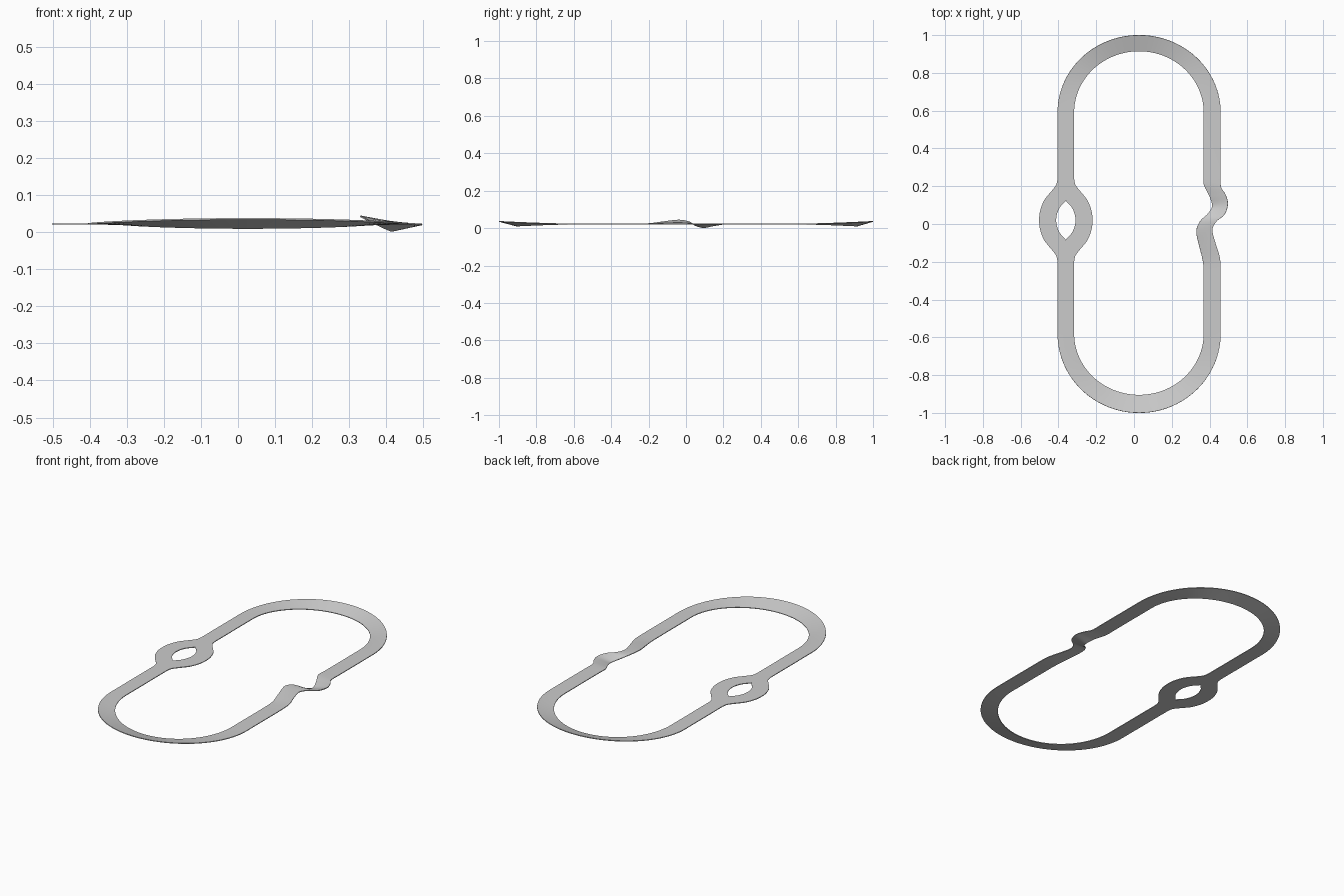
import bpy, bmesh, math
from mathutils import Vector

if "Cube" in bpy.data.objects:
    bpy.data.objects.remove(bpy.data.objects["Cube"])

Z = 0.022            # general road height
XL = (-0.405, -0.317)  # left straight edges
XR = (0.369, 0.459)    # right straight edges
bm = bmesh.new()


def smooth(rows, steps=6):
    """Catmull-Rom resample of rows of numbers."""
    rows = [Vector(r) for r in rows]
    p = [rows[0]] + rows + [rows[-1]]
    out = []
    for a, b, c, d in zip(p, p[1:], p[2:], p[3:]):
        for i in range(steps):
            t = i / steps
            out.append(0.5 * (2 * b + (c - a) * t + (2 * a - 5 * b + 4 * c - d) * t * t
                              + (3 * b - a - 3 * c + d) * t ** 3))
    return out + [rows[-1]]


def ribbon(pairs, cols=2):
    """Strip of road between matching left and right edge points."""
    rows = [[bm.verts.new(Vector(a).lerp(Vector(b), k / cols)) for k in range(cols + 1)]
            for a, b in pairs]
    for r, s in zip(rows, rows[1:]):
        for k in range(cols):
            bm.faces.new((r[k], r[k + 1], s[k + 1], s[k]))


# banked end turns
def turn(sign, cy, ro, ri):
    pairs = []
    for i in range(65):
        a = math.pi * i / 64
        c, s = math.cos(a), max(0, math.sin(a))
        bank = s ** 1.5
        mx = 0.027
        pairs.append(((mx + 0.432 * c, sign * (cy + ro * s), Z + 0.014 * bank),
                      (mx + (0.342 if c > 0 else 0.344) * c, sign * (cy + ri * s), Z - 0.011 * bank)))
    # land exactly on the straights
    pairs[0] = ((XR[1], sign * cy, Z), (XR[0], sign * cy, Z))
    pairs[-1] = ((XL[0], sign * cy, Z), (XL[1], sign * cy, Z))
    ribbon(pairs)


turn(1, 0.59, 0.41, 0.325)
turn(-1, 0.58, 0.42, 0.325)


# straights
def straight(x, y0, y1):
    ribbon([((x[0], y, Z), (x[1], y, Z)) for y in (y0, y1)])


straight(XL, 0.59, 0.24)
straight(XL, -0.20, -0.58)
straight(XR, 0.59, 0.27)
straight(XR, -0.27, -0.58)

# banked chicane: left x, y, z then right x, y, z
chicane = smooth([
    (XR[0], 0.27, Z, XR[1], 0.27, Z),
    (0.369, 0.21, Z, 0.460, 0.20, Z),
    (0.398, 0.15, 0.013, 0.485, 0.155, 0.021),
    (0.414, 0.095, 0.003, 0.497, 0.105, 0.021),
    (0.390, 0.053, 0.013, 0.479, 0.05, 0.022),
    (0.350, 0.015, 0.034, 0.437, 0.014, 0.025),
    (0.330, -0.04, 0.043, 0.415, -0.032, 0.027),
    (0.346, -0.12, 0.034, 0.431, -0.10, 0.026),
    (0.365, -0.20, 0.024, 0.455, -0.18, 0.023),
    (XR[0], -0.27, Z, XR[1], -0.27, Z)])
ribbon([(v[:3], v[3:]) for v in chicane])

# split lanes around the island: distance along, half width, half hole
half = [(0.22, 0.044, 0), (0.19, 0.050, 0), (0.165, 0.067, 0), (0.133, 0.094, 0),
        (0.105, 0.115, 0), (0.07, 0.130, 0.030), (0.035, 0.139, 0.046), (0, 0.141, 0.051)]
island = smooth(half + [(-t, w, h) for t, w, h in half[-2::-1]])
for side in (-1, 1):
    ribbon([((-0.361 + side * w, 0.02 + t, Z),
             (-0.361 + side * max(0, h), 0.02 + t, Z)) for t, w, h in island], 1)

# weld the sections into one road surface
bmesh.ops.remove_doubles(bm, verts=bm.verts, dist=0.0005)
bmesh.ops.recalc_face_normals(bm, faces=bm.faces)
if sum(f.normal.z for f in bm.faces) < 0:
    bmesh.ops.reverse_faces(bm, faces=bm.faces)
mesh = bpy.data.meshes.new("track_road")
bm.to_mesh(mesh)
bm.free()
road = bpy.data.objects.new("track_road", mesh)
bpy.context.collection.objects.link(road)
slab = road.modifiers.new("thickness", 'SOLIDIFY')
slab.thickness = 0.004
slab.offset = 0
bpy.context.view_layer.objects.active = road
road.select_set(True)
bpy.ops.object.modifier_apply(modifier="thickness")
bpy.ops.object.shade_smooth_by_angle(angle=math.radians(35))
